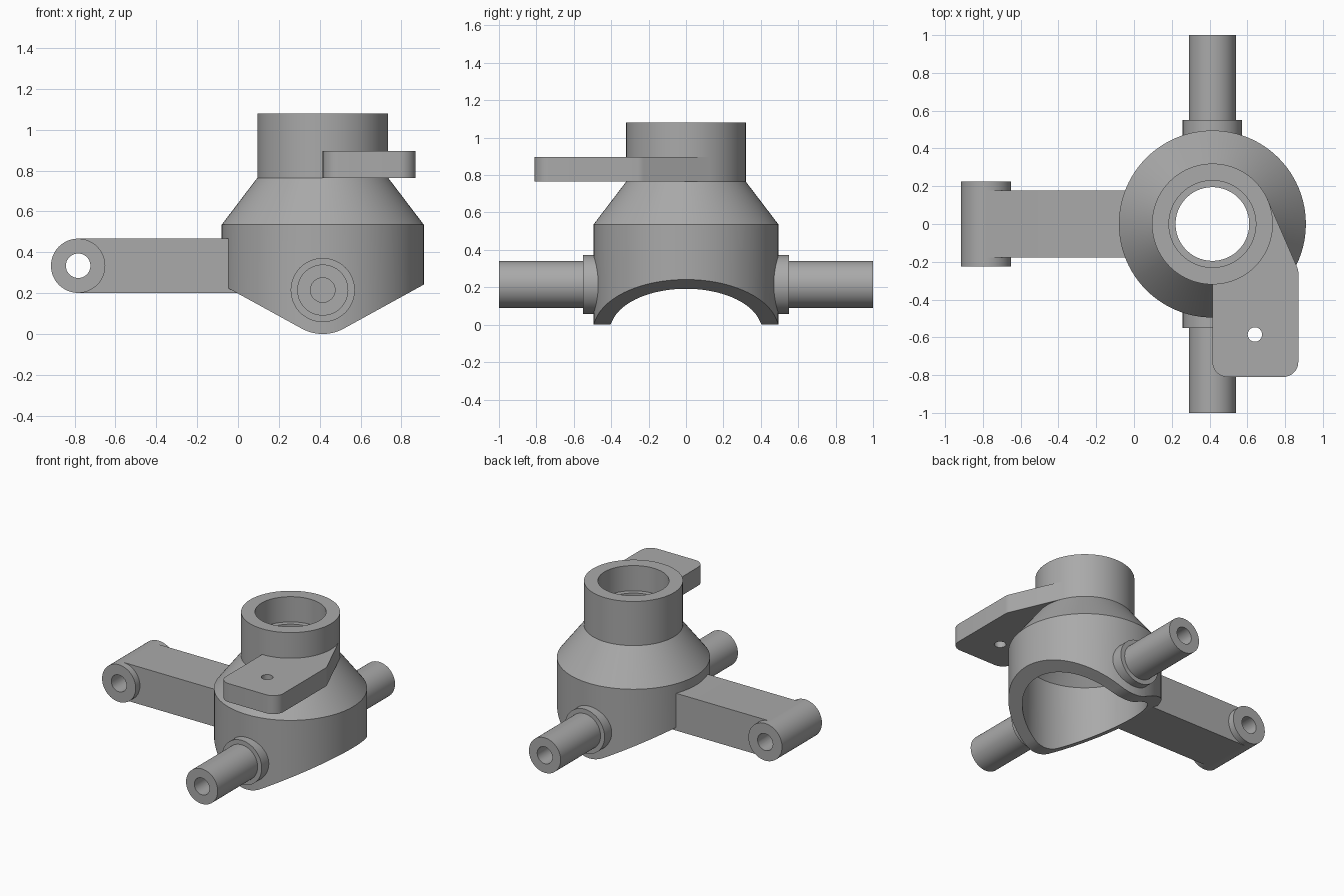
import bpy, bmesh, math
from mathutils import Matrix, Vector

if "Cube" in bpy.data.objects:
    bpy.data.objects.remove(bpy.data.objects["Cube"])

CX = 0.415          # axis of the housing
PIN_Z = 0.215       # height of the pivot pins

metal = bpy.data.materials.new("grey_metal")
metal.use_nodes = True
GREY = (0.4, 0.4, 0.4, 1)
metal.diffuse_color = GREY
metal.node_tree.nodes["Principled BSDF"].inputs["Base Color"].default_value = GREY


def finish(name, bm, matrix):
    bmesh.ops.remove_doubles(bm, verts=bm.verts, dist=1e-5)
    bmesh.ops.transform(bm, matrix=matrix, verts=bm.verts)
    bmesh.ops.recalc_face_normals(bm, faces=bm.faces)
    mesh = bpy.data.meshes.new(name)
    bm.to_mesh(mesh)
    bm.free()
    mesh.materials.append(metal)
    obj = bpy.data.objects.new(name, mesh)
    bpy.context.collection.objects.link(obj)
    return obj


def lathe(name, profile, matrix, closed=False, steps=72):
    """Turn (radius, height) points about local z."""
    bm = bmesh.new()
    verts = [bm.verts.new((r, 0, z)) for r, z in profile]
    edges = [bm.edges.new(pair) for pair in zip(verts, verts[1:])]
    if closed:
        edges.append(bm.edges.new((verts[-1], verts[0])))
    bmesh.ops.spin(bm, geom=verts + edges, cent=(0, 0, 0), axis=(0, 0, 1),
                   angle=math.tau, steps=steps)
    return finish(name, bm, matrix)


def prism(name, outline, low, high, matrix=Matrix()):
    """Extrude an (x, y) outline along local z."""
    bm = bmesh.new()
    face = bm.faces.new([bm.verts.new((x, y, low)) for x, y in outline])
    top = bmesh.ops.extrude_face_region(bm, geom=[face])
    moved = [v for v in top["geom"] if isinstance(v, bmesh.types.BMVert)]
    bmesh.ops.translate(bm, vec=(0, 0, high - low), verts=moved)
    return finish(name, bm, matrix)


def arc(cx, cy, r, start, end, n):
    angles = [math.radians(start + (end - start) * i / n) for i in range(n + 1)]
    return [(cx + r * math.cos(a), cy + r * math.sin(a)) for a in angles]


def combine(obj, other, operation):
    mod = obj.modifiers.new("Combine", "BOOLEAN")
    mod.operation, mod.solver, mod.object = operation, "EXACT", other
    select(obj)
    bpy.ops.object.modifier_apply(modifier=mod.name)
    bpy.data.objects.remove(other)


def select(obj):
    bpy.ops.object.select_all(action="DESELECT")
    obj.select_set(True)
    bpy.context.view_layer.objects.active = obj


def rod(name, r, half, x, y, z, axis="Z"):
    turn = Matrix.Rotation(math.radians(90), 4, "X") if axis == "Y" else Matrix()
    return lathe(name, [(0, -half), (r, -half), (r, half), (0, half)],
                 Matrix.Translation((x, y, z)) @ turn, steps=48)


# Housing: bell outside, stepped bore and cavity inside
housing = lathe("housing", [
    (0.495, -0.1), (0.495, 0.535), (0.32, 0.765), (0.32, 1.08),
    (0.23, 1.08), (0.23, 0.9), (0.195, 0.9), (0.195, 0.72),
    (0.405, 0.5), (0.405, -0.1)], Matrix.Translation((CX, 0, 0)), True, 96)

# Rounded V that trims the lower rim
upright = Matrix.Rotation(math.radians(90), 4, "X")
slope = 28.8
nose = arc(CX, PIN_Z, PIN_Z, 270 - slope, 270 + slope, 16)
rise = nose[-1][1] + math.tan(math.radians(slope)) * (CX + 0.6 - nose[-1][0])
trim = prism("rim_trim", [(CX - 0.6, -0.3), (CX - 0.6, rise)] + nose
             + [(CX + 0.6, rise), (CX + 0.6, -0.3)], -0.7, 0.7, upright)
combine(housing, trim, "DIFFERENCE")

# Pivot pins with shoulders and blind holes
parts = [housing]
for side, label in ((1, "rear"), (-1, "front")):
    turn = Matrix.Rotation(math.radians(-90 * side), 4, "X")
    parts.append(lathe(label + "_pivot_pin", [
        (0, 0.43), (0.157, 0.43), (0.157, 0.55), (0.125, 0.55),
        (0.125, 1), (0.06, 1), (0.06, 0.6), (0, 0.6)],
        Matrix.Translation((CX, 0, PIN_Z)) @ turn))

# Side arm with a drilled eye
EYE_X, EYE_Z, EYE_R = -0.783, 0.334, 0.133
arm = prism("side_arm", [(EYE_X, EYE_Z - EYE_R), (0, EYE_Z - EYE_R),
                         (0, EYE_Z + EYE_R), (EYE_X, EYE_Z + EYE_R)],
            -0.178, 0.178, upright)
combine(arm, rod("eye", EYE_R, 0.225, EYE_X, 0, EYE_Z, "Y"), "UNION")
combine(arm, rod("eye_hole", 0.06, 0.4, EYE_X, 0, EYE_Z, "Y"), "DIFFERENCE")
parts.append(arm)

# Steering plate, tangent to the collar
R = 0.08
outline = (arc(CX + R, -0.81 + R, R, 180, 270, 8)
           + arc(0.87 - R, -0.81 + R, R, 270, 360, 8)
           + arc(0.87 - R, -0.26, R, 0, 23.7, 4)
           + arc(CX, 0, 0.32, 23.7, 23.7, 1)[:1]
           + arc(CX, 0, 0.28, 23.7, -90, 16))
plate = prism("steering_plate", outline, 0.765, 0.897)
combine(plate, rod("plate_hole", 0.038, 0.2, 0.64, -0.585, 0.83), "DIFFERENCE")
parts.append(plate)

for obj in parts:
    select(obj)
    bpy.ops.object.shade_smooth_by_angle(angle=math.radians(25))
